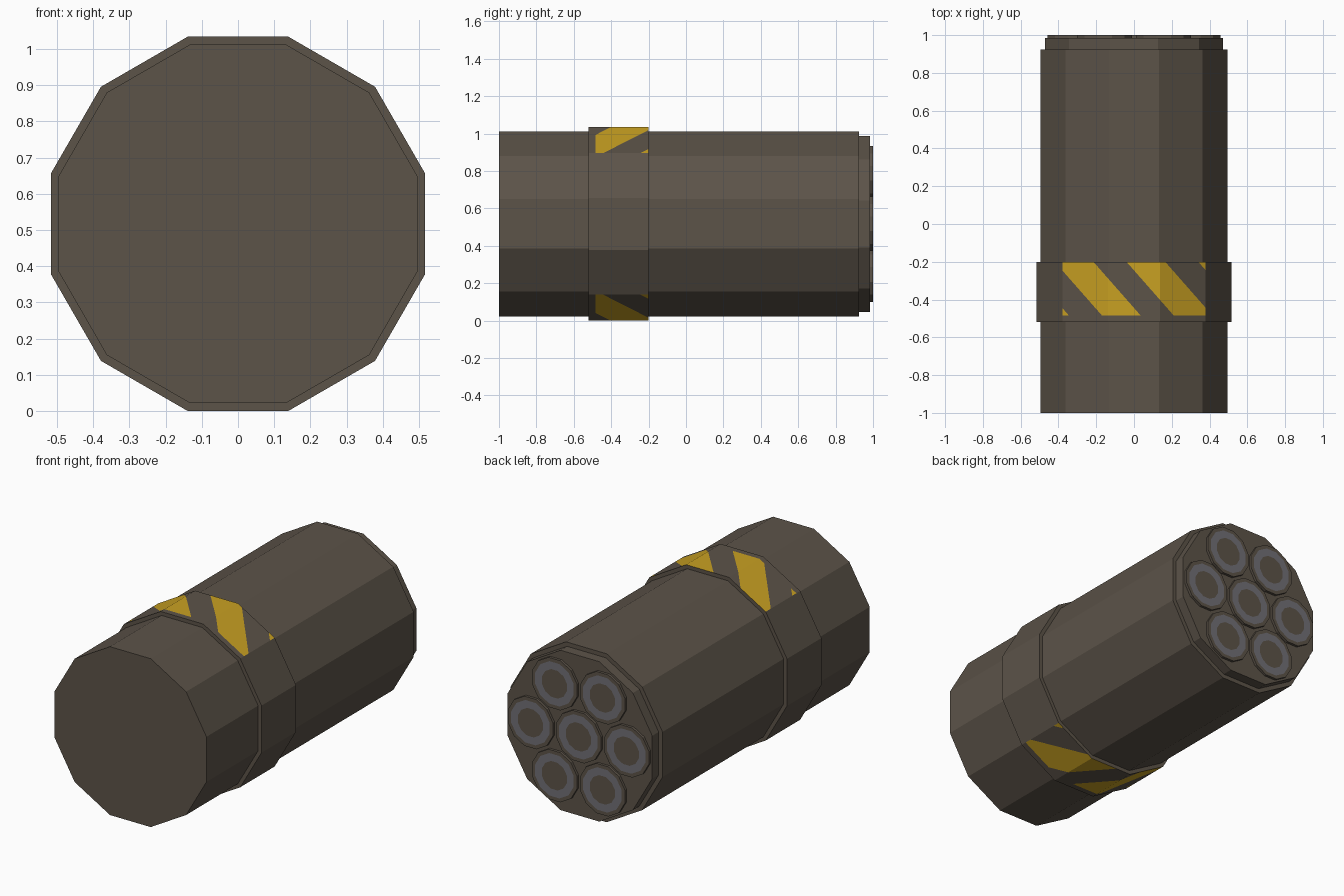
import bpy, bmesh, math
from mathutils import Matrix, Vector

cube = bpy.data.objects.get("Cube")
if cube:
    bpy.data.objects.remove(cube, do_unlink=True)

CENTRE_Z = 0.517


def material(name, rgb):
    m = bpy.data.materials.new(name)
    m.use_nodes = True
    m.diffuse_color = (*rgb, 1)
    m.node_tree.nodes["Principled BSDF"].inputs["Base Color"].default_value = (*rgb, 1)
    return m


brown = material("drab brown", (0.107, 0.087, 0.066))
yellow = material("hazard yellow", (0.584, 0.356, 0.016))
grey = material("nozzle grey", (0.168, 0.162, 0.180))


def prism(apothem, y0, y1, x=0, z=CENTRE_Z, sides=12):
    """Flat-topped prism running along y."""
    bm = bmesh.new()
    radius = apothem / math.cos(math.pi / sides)
    bmesh.ops.create_cone(bm, cap_ends=True, segments=sides, radius1=radius,
                          radius2=radius, depth=y1 - y0)
    turn = Matrix.Rotation(math.radians(-90), 4, 'X') @ Matrix.Rotation(math.pi / sides, 4, 'Z')
    # Make sure a flat side, not a corner, points up
    bm.transform(turn)
    top = max(v.co.z for v in bm.verts)
    if top > apothem + 1e-4:
        bm.transform(Matrix.Rotation(math.pi / sides, 4, 'Y'))
    bm.transform(Matrix.Translation((x, (y0 + y1) / 2, z)))
    bm.normal_update()
    return bm


def finish(bm, name, mats):
    mesh = bpy.data.meshes.new(name)
    bm.to_mesh(mesh)
    bm.free()
    for m in mats:
        mesh.materials.append(m)
    ob = bpy.data.objects.new(name, mesh)
    bpy.context.collection.objects.link(ob)
    return ob


# Main casing and the stepped rear plate
finish(prism(0.495, -1.0, 0.925), "casing", [brown])
finish(prism(0.47, 0.92, 0.985), "rear_plate", [brown])

# Raised band, cut along diagonal stripe edges
START, WIDTH, PERIOD, SLOPE = -0.04, 0.205, 0.38, 0.88
BACK, FRONT = -0.20, -0.485
band = prism(0.517, -0.52, BACK)


def cut(point, normal):
    geom = band.verts[:] + band.edges[:] + band.faces[:]
    bmesh.ops.bisect_plane(band, geom=geom, plane_co=point, plane_no=normal)


cut((0, FRONT, 0), (0, 1, 0))
for k in range(-2, 3):
    for edge in (START, START + WIDTH):
        cut((edge + k * PERIOD, BACK, 0), Vector((1, SLOPE, 0)).normalized())

# Stripes lie on the three upper and three lower facets
band.normal_update()
for f in band.faces:
    c = f.calc_center_median()
    u = c.x + SLOPE * (c.y - BACK)
    striped = (u - START) % PERIOD < WIDTH
    if abs(f.normal.z) > 0.7 and c.y > FRONT and striped:
        f.material_index = 1
finish(band, "striped_band", [brown, yellow])


# Nozzles: one in the middle, six around it
def nozzle(name, x, z):
    bm = prism(0.146, 0.98, 1.0, x, z)
    end = max(bm.faces, key=lambda f: f.calc_center_median().y)
    bmesh.ops.inset_region(bm, faces=[end], thickness=0.022)
    end.material_index = 1
    bmesh.ops.inset_region(bm, faces=[end], thickness=0.045)
    end.material_index = 0
    finish(bm, name, [brown, grey])


nozzle("nozzle_centre", 0, CENTRE_Z)
for i in range(6):
    a = math.radians(60 * i)
    nozzle(f"nozzle_outer_{i + 1}", 0.312 * math.cos(a), CENTRE_Z + 0.312 * math.sin(a))
